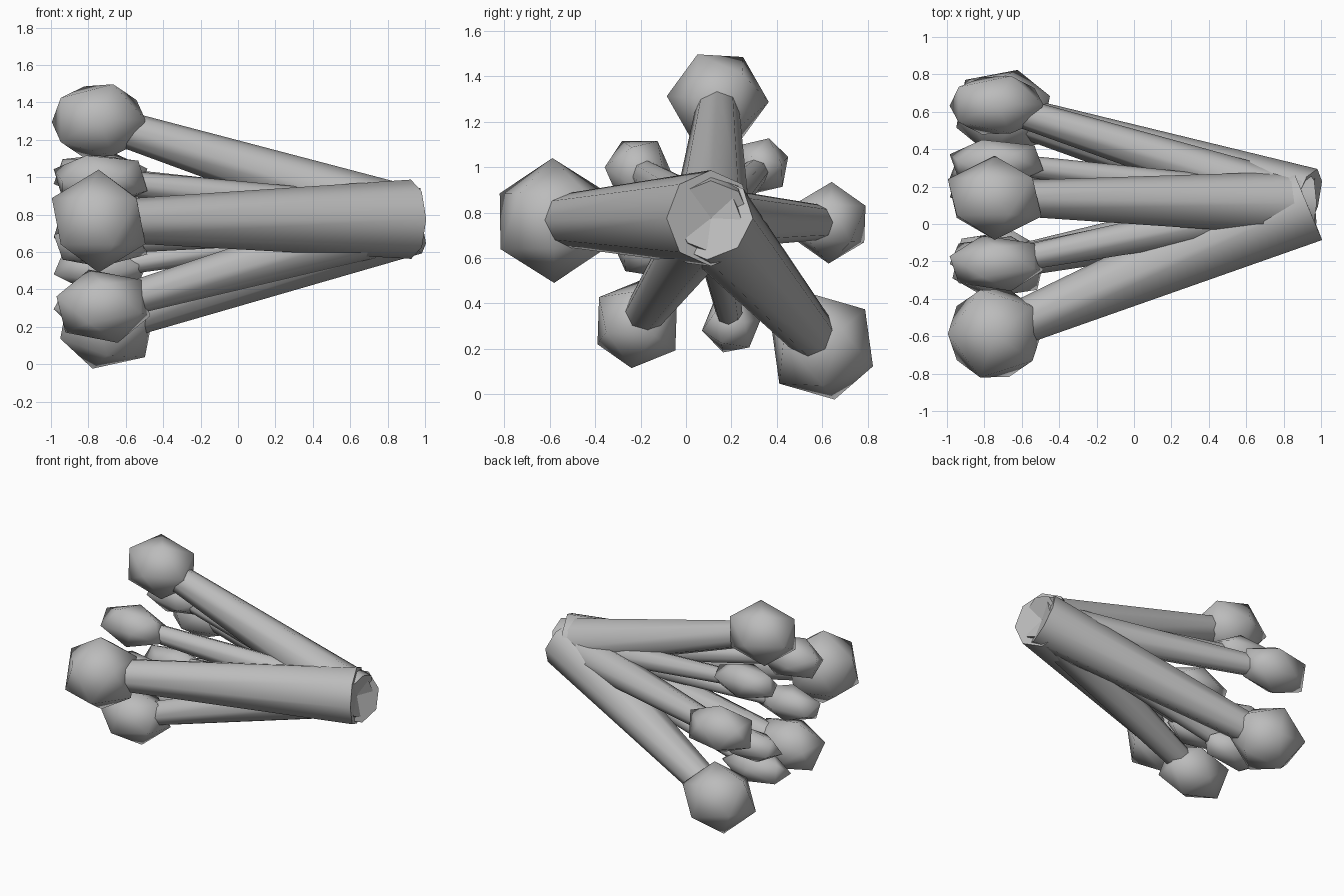
import bpy, bmesh, math
from mathutils import Vector, Matrix

if "Cube" in bpy.data.objects:
    bpy.data.objects.remove(bpy.data.objects["Cube"])

grey = bpy.data.materials.new("mushroom_grey")
grey.diffuse_color = (0.5, 0.5, 0.5, 1)
grey.use_nodes = True
grey.node_tree.nodes["Principled BSDF"].inputs["Base Color"].default_value = grey.diffuse_color

ROOT = Vector((0.925, 0.11, 0.775))     # where all stems meet

# cap centre (x, y, z) and cap radius
CAPS = [
    (-0.745, -0.585, 0.765, 0.275), (-0.745, 0.14, 1.30, 0.225),
    (-0.70, 0.60, 0.21, 0.25), (-0.72, -0.215, 0.31, 0.205),
    (-0.735, 0.635, 0.755, 0.18), (-0.735, -0.21, 0.985, 0.155),
    (-0.735, 0.33, 1.005, 0.132), (-0.735, 0.20, 0.305, 0.132),
    (-0.735, -0.19, 0.64, 0.13), (-0.735, 0.29, 0.51, 0.12),
]


def finish(bm, name):
    bmesh.ops.recalc_face_normals(bm, faces=bm.faces)
    me = bpy.data.meshes.new(name)
    bm.to_mesh(me)
    bm.free()
    me.materials.append(grey)
    ob = bpy.data.objects.new(name, me)
    bpy.context.collection.objects.link(ob)
    for p in me.polygons:
        p.use_smooth = len(p.vertices) < 5      # flat stem ends
    if name.startswith("stem"):
        bpy.context.view_layer.objects.active = ob
        ob.select_set(True)
        bpy.ops.object.shade_smooth_by_angle(angle=math.radians(65))
        ob.select_set(False)


for i, (x, y, z, r) in enumerate(CAPS):
    centre = Vector((x, y, z))
    # cap: smooth icosahedron turned around the bundle axis, equally long for all
    turn = math.atan2(z - ROOT.z, y - ROOT.y)
    bm = bmesh.new()
    bmesh.ops.create_icosphere(bm, subdivisions=1, radius=1)
    bm.transform(Matrix.Translation(centre) @ Matrix.Rotation(turn, 4, 'X')
                 @ Matrix.Diagonal((0.28, r, r, 1)))
    finish(bm, f"cap_{i}")

    # stem: tapered, widening towards the shared root
    d = ROOT - centre
    bm = bmesh.new()
    bmesh.ops.create_cone(bm, cap_ends=True, segments=8, radius1=r * 0.4,
                          radius2=r * 0.77, depth=d.length)
    rot = d.to_track_quat('Z', 'Y').to_matrix().to_4x4()
    bm.transform(Matrix.Translation((centre + ROOT) / 2) @ rot)
    finish(bm, f"stem_{i}")
